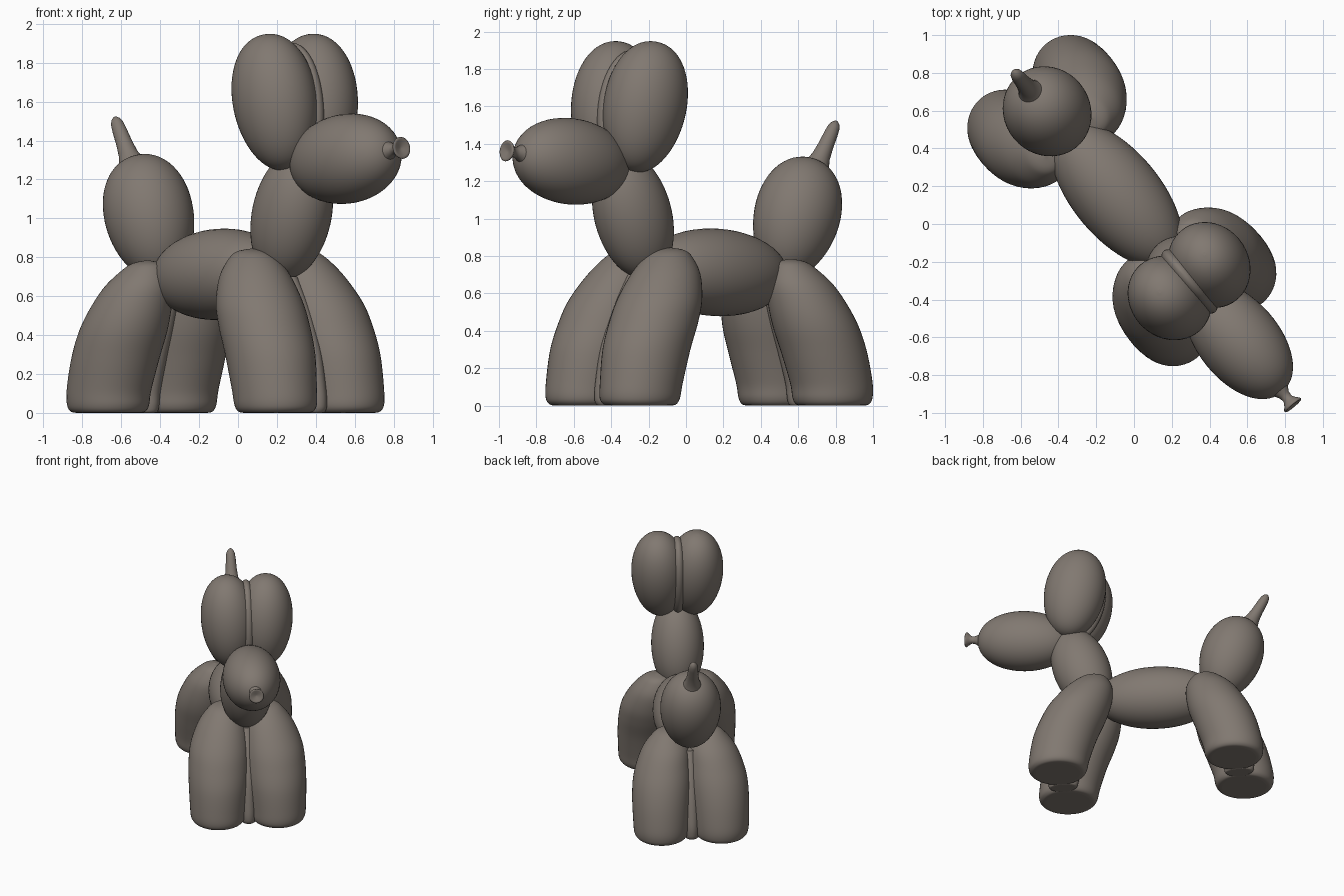
import bpy, bmesh, math
from mathutils import Vector

if "Cube" in bpy.data.objects:
    bpy.data.objects.remove(bpy.data.objects["Cube"])

# Dog frame: u = forward along the dog, v = sideways, z = up
FWD = Vector((0.6415, -0.767, 0))
SIDE = Vector((0.767, 0.6415, 0))
V0 = 0.03

mat = bpy.data.materials.new("warm_grey")
mat.diffuse_color = (0.22, 0.19, 0.165, 1)
mat.use_nodes = True
mat.node_tree.nodes["Principled BSDF"].inputs["Base Color"].default_value = mat.diffuse_color


def loc(p):
    return FWD * p[0] + SIDE * (p[1] + V0) + Vector((0, 0, p[2]))


def skin(name, rings):
    """Loft a closed smooth skin through a list of equal-length rings."""
    bm = bmesh.new()
    vs = [[bm.verts.new(loc(p)) for p in r] for r in rings]
    n = len(vs[0])
    for a, b in zip(vs, vs[1:]):
        for i in range(n):
            j = (i + 1) % n
            bm.faces.new((a[i], a[j], b[j], b[i]))
    bm.faces.new(vs[0])
    bm.faces.new(vs[-1])
    bmesh.ops.recalc_face_normals(bm, faces=bm.faces)
    for f in bm.faces:
        f.smooth = len(f.verts) == 4
    me = bpy.data.meshes.new(name)
    bm.to_mesh(me)
    bm.free()
    me.materials.append(mat)
    ob = bpy.data.objects.new(name, me)
    bpy.context.collection.objects.link(ob)
    return ob


def tube(name, p, q, profile, ratio=1.0, n=48):
    """Skin of (fraction, radius) pairs around the line p-q; ratio scales the sideways radius."""
    p, q = Vector(p), Vector(q)
    axis = (q - p).normalized()
    s = Vector((0, 1, 0))
    s = (s - axis * s.dot(axis)).normalized()
    t = axis.cross(s)
    rings = []
    for f, r in profile:
        c = p.lerp(q, f)
        rings.append([c + s * (r * ratio * math.cos(a)) + t * (r * math.sin(a))
                      for a in (2 * math.pi * i / n for i in range(n))])
    return skin(name, rings)


def balloon(name, p, q, r, ratio=1.0, k=0.0):
    """Egg-shaped balloon from p to q; k > 0 makes the q end fatter."""
    prof = []
    for i in range(33):
        a = math.pi * (0.01 + 0.98 * i / 32)
        z = -math.cos(a)
        prof.append(((z + 1) / 2, r * math.sin(a) ** 0.95 * (1 + k * z)))
    return tube(name, p, q, prof, ratio)


def smooth_at(keys, z):
    """Catmull-Rom lookup of (z, u, w, r) keys, by position in the list."""
    i = min(int(z), len(keys) - 2)
    t = z - i
    k = [keys[max(0, min(len(keys) - 1, i + d))] for d in (-1, 0, 1, 2)]
    return [0.5 * (2 * b + (c - a) * t + (2 * a - 5 * b + 4 * c - d) * t * t
                   + (3 * b - a - 3 * c + d) * t ** 3) for a, b, c, d in zip(*k)]


def leg(name, keys, side, ru=1.05, rv=0.98, n=48):
    """Bent leg through the keys; side = 1, -1, or 0 for the web on the centre line."""
    rings = []
    steps = (len(keys) - 1) * 6
    for i in range(steps + 1):
        z, u, w, r = smooth_at(keys, i / 6)
        r = max(r, 0.003)
        rings.append([(u + ru * r * math.cos(a), side * w + rv * r * math.sin(a), max(z, 0))
                      for a in (2 * math.pi * j / n for j in range(n))])
    return skin(name, rings)


# Torso, neck, rump and snout balloons
balloon("body", (-0.64, 0, 0.69), (0.28, 0, 0.735), 0.234)
balloon("neck", (0.28, 0, 0.69), (0.51, 0, 1.35), 0.213, 0.93)
balloon("rump", (-0.64, 0, 0.69), (-0.85, 0, 1.32), 0.232, 0.98, 0.08)
balloon("snout", (0.46, 0, 1.265), (1.185, 0, 1.345), 0.23, 0.94, 0.03)

# Ears, leaning back, with a soft web in the cleft between them
for side, s in (("left", 1), ("right", -1)):
    balloon(side + "_ear", (0.49, s * 0.115, 1.25), (0.36, s * 0.155, 1.945), 0.23, 0.91, 0.05)
balloon("ear_web", (0.49, 0, 1.25), (0.36, 0, 1.90), 0.205, 0.4, 0.05)

# Legs: (z, forward, sideways, radius) from sole to top
front = [(0, 0.535, 0.225, 0.16), (0.007, 0.535, 0.225, 0.19), (0.04, 0.535, 0.225, 0.210),
         (0.12, 0.525, 0.225, 0.217), (0.30, 0.483, 0.218, 0.230), (0.45, 0.425, 0.21, 0.233),
         (0.57, 0.375, 0.20, 0.222), (0.70, 0.318, 0.18, 0.183), (0.79, 0.285, 0.165, 0.128),
         (0.83, 0.27, 0.16, 0.078), (0.845, 0.265, 0.16, 0.0)]
rear = [(0, -0.808, 0.225, 0.16), (0.007, -0.808, 0.225, 0.19), (0.04, -0.808, 0.225, 0.209),
        (0.12, -0.80, 0.225, 0.216), (0.28, -0.755, 0.22, 0.225), (0.42, -0.705, 0.21, 0.225),
        (0.54, -0.66, 0.195, 0.207), (0.65, -0.62, 0.175, 0.174), (0.735, -0.59, 0.16, 0.115),
        (0.77, -0.58, 0.155, 0.07), (0.785, -0.575, 0.155, 0.0)]
for pair, keys in (("front", front), ("rear", rear)):
    leg("left_%s_leg" % pair, keys, 1)
    leg("right_%s_leg" % pair, keys, -1)
    leg(pair + "_leg_web", keys[:-3], 0, 0.55, 0.33)

# Tail: tapered tip of the balloon
tube("tail", (-0.87, 0, 1.25), (-1.025, 0, 1.522),
     [(0, 0.085), (0.15, 0.064), (0.3, 0.050), (0.5, 0.042), (0.75, 0.037), (0.88, 0.032),
      (0.95, 0.022), (0.99, 0.009), (1, 0.002)], n=24)

# Knot on the nose: pinched neck and flared lip with a dished end
tube("nose_knot", (1.13, 0, 1.342), (1.28, 0, 1.363),
     [(0, 0.075), (0.25, 0.052), (0.5, 0.03), (0.68, 0.027), (0.82, 0.04), (0.92, 0.054),
      (0.97, 0.057), (1, 0.052), (0.99, 0.042), (0.93, 0.02), (0.91, 0.004)], n=32)
